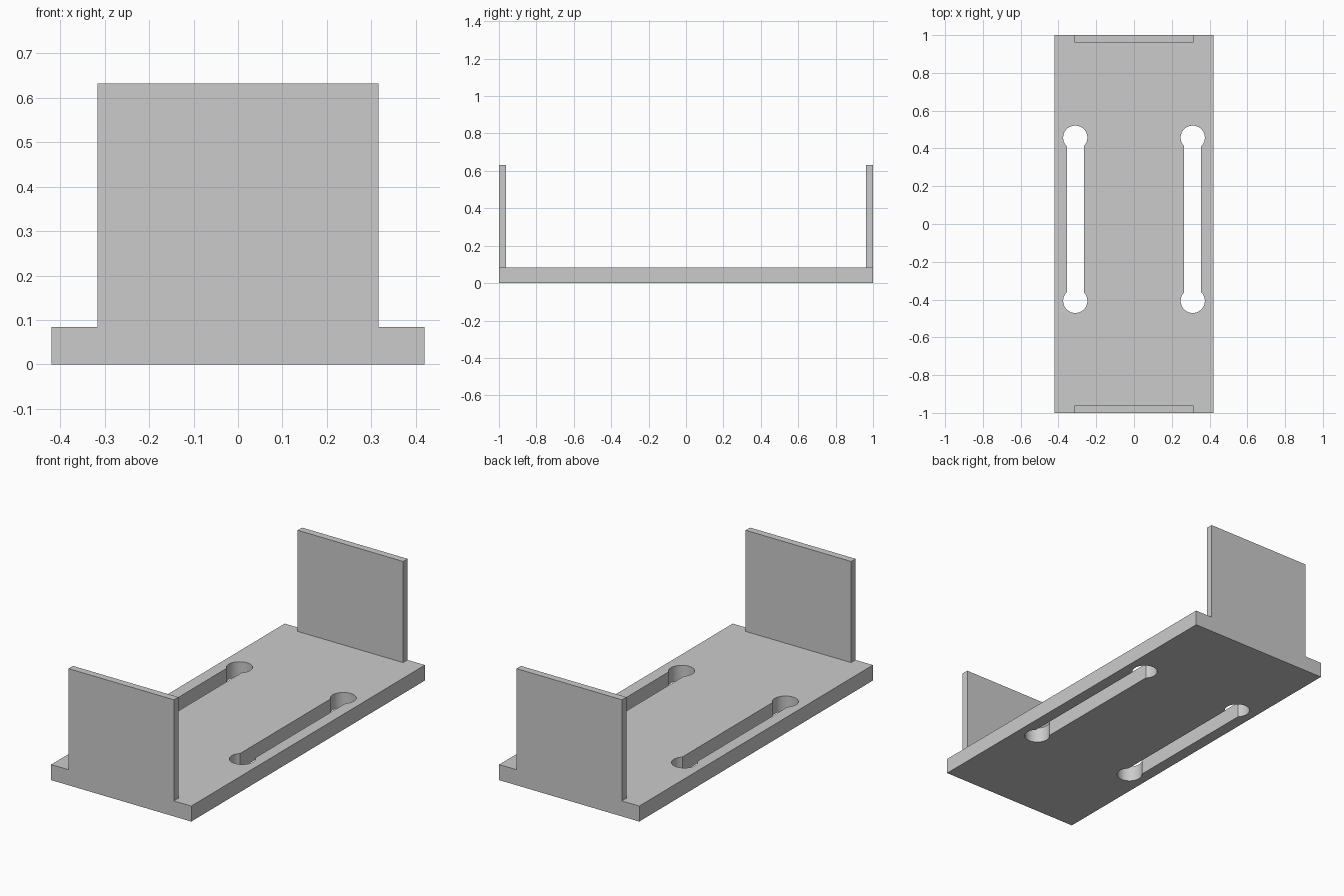
import bpy, bmesh, math
from mathutils import Matrix

cube = bpy.data.objects.get("Cube")
if cube:
    bpy.data.objects.remove(cube, do_unlink=True)

HALF_W, HALF_L, BASE_H = 0.42, 1.0, 0.084
WALL_HALF_W, WALL_T, TOP = 0.316, 0.038, 0.632
SLOT_X, SLOT_HALF_W, HOLE_R = 0.311, 0.045, 0.064
HOLE_Y = (-0.407, 0.457)

grey = bpy.data.materials.new("plain grey")
grey.use_nodes = True
grey.diffuse_color = (0.6, 0.6, 0.6, 1)
grey.node_tree.nodes["Principled BSDF"].inputs["Base Color"].default_value = grey.diffuse_color


def finish(name, bm):
    mesh = bpy.data.meshes.new(name)
    bmesh.ops.recalc_face_normals(bm, faces=bm.faces)
    bm.to_mesh(mesh)
    bm.free()
    mesh.materials.append(grey)
    obj = bpy.data.objects.new(name, mesh)
    bpy.context.collection.objects.link(obj)
    return obj


def box(name, lo, hi):
    bm = bmesh.new()
    size = [b - a for a, b in zip(lo, hi)]
    mid = [(a + b) / 2 for a, b in zip(lo, hi)]
    bmesh.ops.create_cube(bm, size=1, matrix=Matrix.Translation(mid) @ Matrix.Diagonal((*size, 1)))
    return finish(name, bm)


def keyhole_outline(cx, steps=36):
    # Two round ends joined by a narrower straight channel
    gap = math.asin(SLOT_HALF_W / HOLE_R)
    points = []
    for y, middle in ((HOLE_Y[1], math.pi / 2), (HOLE_Y[0], -math.pi / 2)):
        for i in range(steps + 1):
            a = middle + (math.pi - gap) * (2 * i / steps - 1)
            points.append((cx + HOLE_R * math.cos(a), y + HOLE_R * math.sin(a)))
    return points


# Base plate with two through slots
base = box("base_plate", (-HALF_W, -HALF_L, 0), (HALF_W, HALF_L, BASE_H))
bm = bmesh.new()
for side in (-1, 1):
    face = bm.faces.new([bm.verts.new((x, y, -0.1)) for x, y in keyhole_outline(side * SLOT_X)])
    extruded = bmesh.ops.extrude_face_region(bm, geom=[face])["geom"]
    bmesh.ops.translate(bm, vec=(0, 0, 0.3), verts=[v for v in extruded if isinstance(v, bmesh.types.BMVert)])
cutter = finish("slot_cutter", bm)
cutter.hide_render = True

cut = base.modifiers.new("slots", 'BOOLEAN')
cut.operation = 'DIFFERENCE'
cut.solver = 'EXACT'
cut.object = cutter
bpy.ops.object.select_all(action='DESELECT')
bpy.context.view_layer.objects.active = base
base.select_set(True)
bpy.ops.object.modifier_apply(modifier=cut.name)
bpy.data.objects.remove(cutter, do_unlink=True)
bpy.ops.object.shade_smooth_by_angle(angle=math.radians(30))

# Upright end walls, flush with the plate ends
box("front_wall", (-WALL_HALF_W, -HALF_L, BASE_H), (WALL_HALF_W, -HALF_L + WALL_T, TOP))
box("back_wall", (-WALL_HALF_W, HALF_L - WALL_T, BASE_H), (WALL_HALF_W, HALF_L, TOP))
